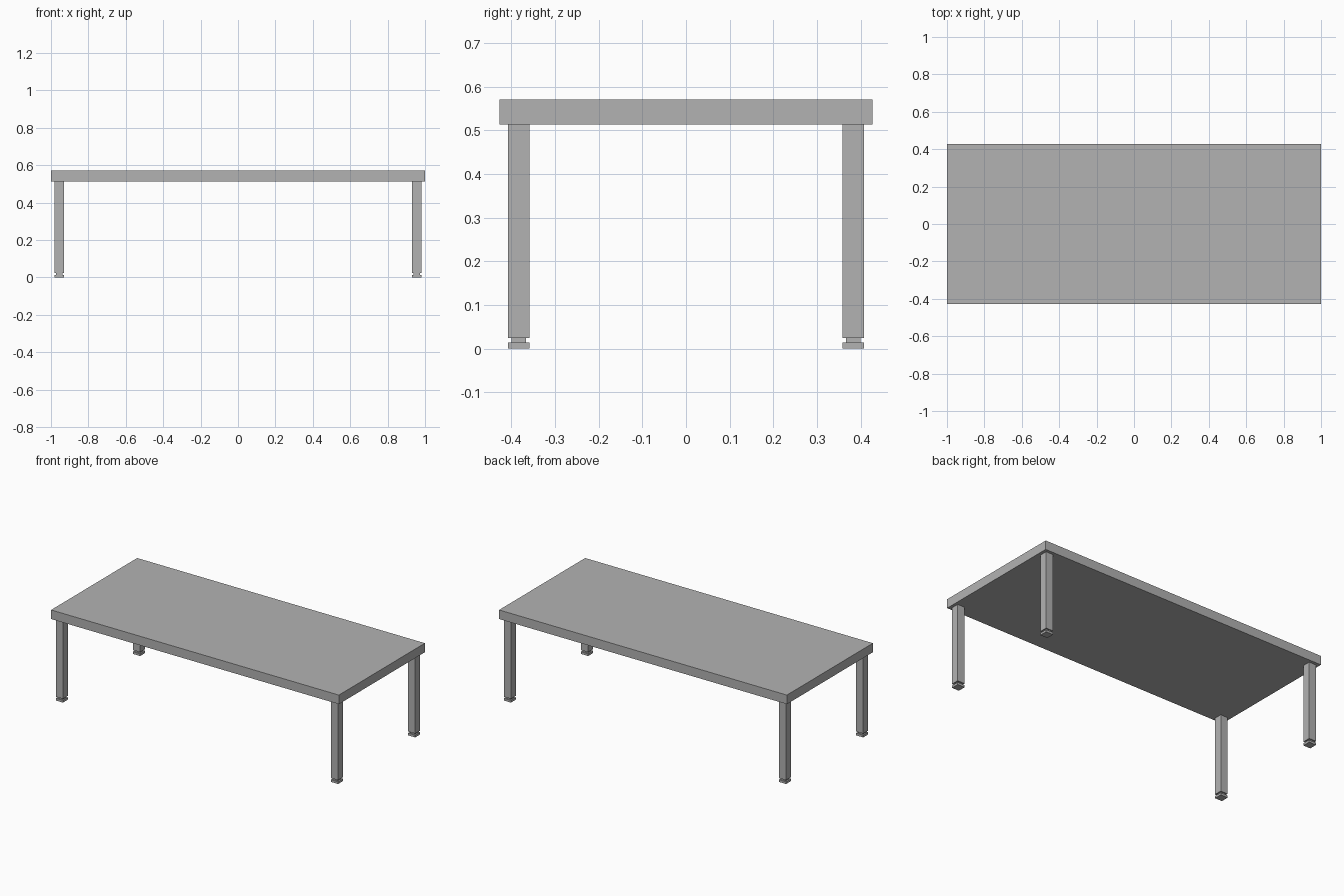
import bpy

cube = bpy.data.objects.get("Cube")
if cube:
    bpy.data.objects.remove(cube, do_unlink=True)

# Single plain grey finish
grey = bpy.data.materials.new("plain_grey")
grey.use_nodes = True
color = (0.448, 0.448, 0.448, 1)
grey.diffuse_color = color
grey.node_tree.nodes["Principled BSDF"].inputs["Base Color"].default_value = color


def box(name, x, y, width, depth, bottom, top):
    bpy.ops.mesh.primitive_cube_add(size=1, location=(x, y, (bottom + top) / 2))
    obj = bpy.context.object
    obj.name = name
    obj.scale = (width, depth, top - bottom)
    bpy.ops.object.transform_apply(location=False, rotation=False, scale=True)
    obj.data.materials.append(grey)
    return obj


FOOT_TOP, LEG_BOTTOM, SLAB_BOTTOM, SLAB_TOP = 0.014, 0.024, 0.514, 0.571
LEG, NECK = 0.05, 0.034

# Table top slab
box("table_top", 0, 0, 2, 0.854, SLAB_BOTTOM, SLAB_TOP)

# Square legs, each with a recessed neck and a levelling foot
for side, sx in (("right", -1), ("left", 1)):
    for end, sy in (("front", -1), ("back", 1)):
        x, y = sx * 0.956, sy * 0.383
        label = f"{end}_{side}"
        box(f"{label}_leg", x, y, LEG, LEG, LEG_BOTTOM, SLAB_BOTTOM)
        box(f"{label}_neck", x, y, NECK, NECK, FOOT_TOP, LEG_BOTTOM)
        box(f"{label}_foot", x, y, LEG, LEG, 0, FOOT_TOP)
